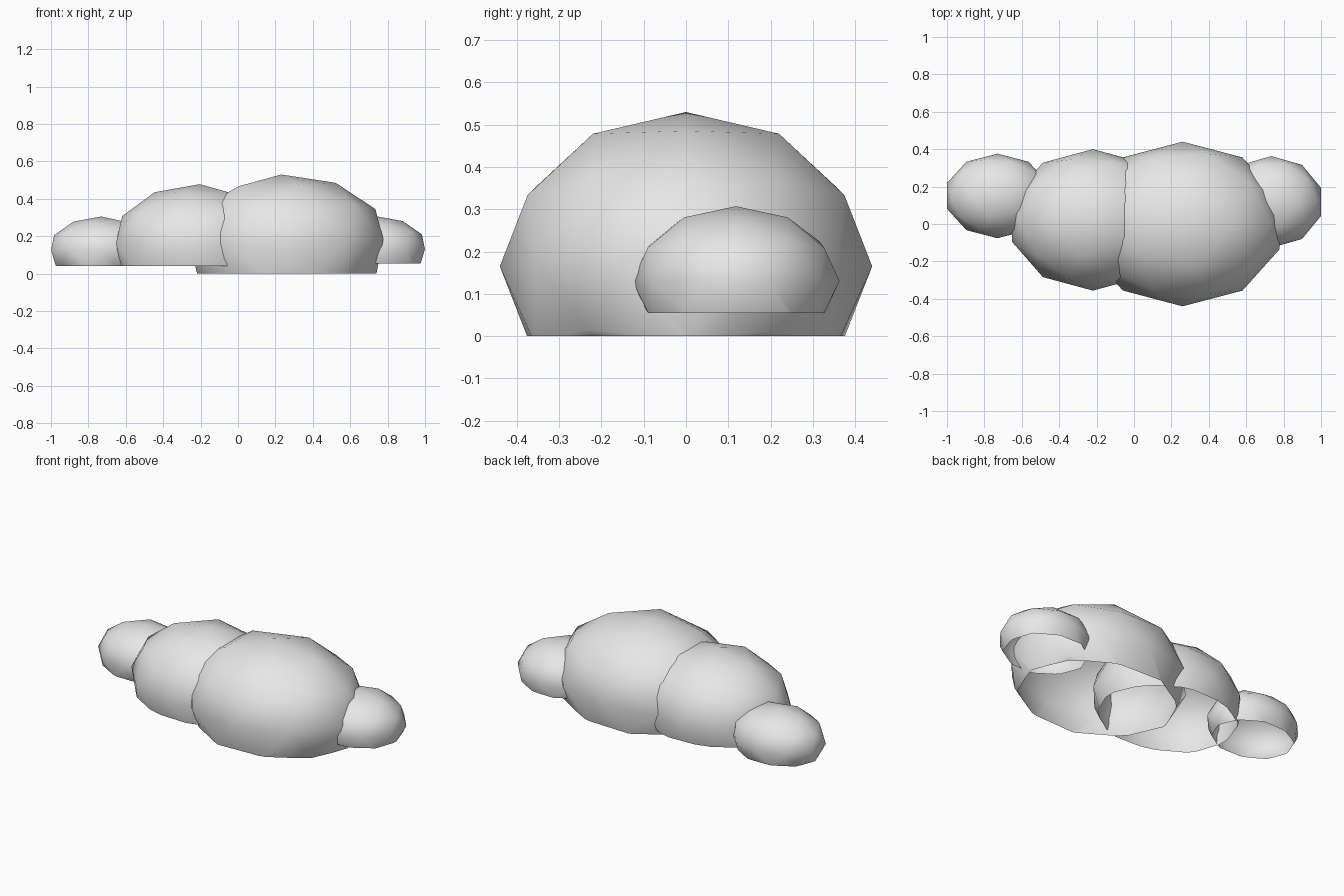
import bpy
import bmesh
from math import radians
from mathutils import Matrix, Vector

cube = bpy.data.objects.get("Cube")
if cube:
    bpy.data.objects.remove(cube, do_unlink=True)

# Pale cloud colour
cloud = bpy.data.materials.new("pale_grey")
cloud.use_nodes = True
colour = (0.8, 0.8, 0.8, 1)
cloud.diffuse_color = colour
cloud.node_tree.nodes["Principled BSDF"].inputs["Base Color"].default_value = colour


def puff(name, centre, radii, floor, turn=0, tilt=0):
    """Low-poly smooth ellipsoid, sliced open at the floor height."""
    bm = bmesh.new()
    bmesh.ops.create_icosphere(bm, subdivisions=2, radius=1)
    shape = (Matrix.Translation(centre) @ Matrix.Diagonal((*radii, 1))
             @ Matrix.Rotation(radians(tilt), 4, 'Y')
             @ Matrix.Rotation(radians(turn), 4, 'Z'))
    bm.transform(shape)
    bmesh.ops.bisect_plane(bm, geom=bm.verts[:] + bm.edges[:] + bm.faces[:],
                           plane_co=Vector((0, 0, floor)), plane_no=(0, 0, 1),
                           clear_inner=True)
    for face in bm.faces:
        face.smooth = True
    mesh = bpy.data.meshes.new(name)
    bm.to_mesh(mesh)
    bm.free()
    mesh.materials.append(cloud)
    obj = bpy.data.objects.new(name, mesh)
    bpy.context.collection.objects.link(obj)


# Two large middle puffs and a small one at each end
puff("large_puff", (0.26, 0, 0.165), (0.545, 0.44, 0.365), 0, tilt=-3)
puff("medium_puff", (-0.22, 0.022, 0.15), (0.455, 0.378, 0.328), 0.04, turn=180, tilt=2)
puff("right_end_puff", (-0.73, 0.15, 0.125), (0.283, 0.226, 0.18), 0.04, turn=180)
puff("left_end_puff", (0.735, 0.118, 0.13), (0.278, 0.245, 0.177), 0.055)
